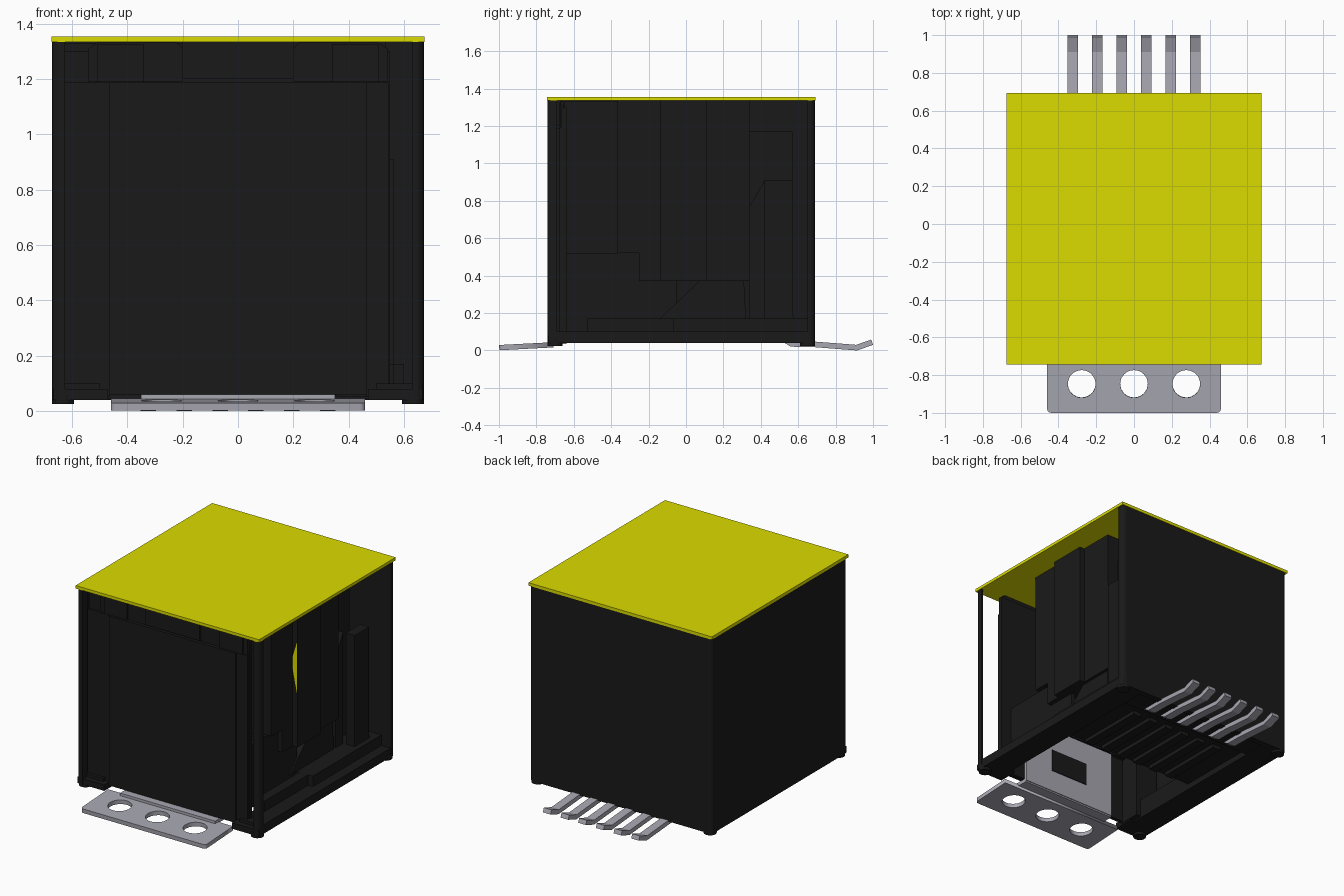
import bpy, bmesh, math
from mathutils import Vector

if "Cube" in bpy.data.objects:
    bpy.data.objects.remove(bpy.data.objects["Cube"])


def material(name, rgb):
    m = bpy.data.materials.new(name)
    m.use_nodes = True
    m.diffuse_color = (*rgb, 1)
    m.node_tree.nodes["Principled BSDF"].inputs["Base Color"].default_value = (*rgb, 1)
    return m


BLACK = material("black plastic", (0.01, 0.01, 0.01))
YELLOW = material("yellow", (0.71, 0.71, 0.0))
METAL = material("grey metal", (0.39, 0.385, 0.44))


def prism(name, pts, axis, lo, hi, mat=BLACK):
    """Extrude a 2D outline along an axis; equal limits give a single sheet."""
    def place(p, d):
        v = list(p)
        v.insert("xyz".index(axis), d)
        return Vector(v)
    bm = bmesh.new()
    face = bm.faces.new([bm.verts.new(place(p, lo)) for p in pts])
    if hi > lo:
        ext = bmesh.ops.extrude_face_region(bm, geom=[face])
        verts = [g for g in ext["geom"] if isinstance(g, bmesh.types.BMVert)]
        bmesh.ops.translate(bm, verts=verts, vec=place((0, 0), hi - lo))
        bmesh.ops.recalc_face_normals(bm, faces=bm.faces)
    me = bpy.data.meshes.new(name)
    bm.to_mesh(me)
    bm.free()
    me.materials.append(mat)
    ob = bpy.data.objects.new(name, me)
    bpy.context.collection.objects.link(ob)


def box(name, x, y, z, mat=BLACK):
    prism(name, [(x[0], y[0]), (x[1], y[0]), (x[1], y[1]), (x[0], y[1])], "z", *z, mat)


def round_corner(cx, cy, r, start):
    """Quarter arc, counter-clockwise from the start angle in degrees."""
    return [(cx + r * math.cos(math.radians(start + a)), cy + r * math.sin(math.radians(start + a)))
            for a in (0, 22.5, 45, 67.5, 90)]


# Lid and the two closed walls
LEFT, RIGHT, FRONT, BACK, TOP = -0.672, 0.672, -0.74, 0.69, 1.337
box("lid", (-0.675, 0.675), (-0.743, 0.693), (1.335, 1.355), YELLOW)
R = 0.03
shell = (round_corner(RIGHT - R, BACK - R, R, 0) + round_corner(LEFT + R, BACK - R, R, 90)
         + round_corner(LEFT + R, FRONT + R, R, 180)
         + [(-0.625, FRONT), (-0.625, -0.69), (-0.64, -0.69), (-0.64, 0.65), (RIGHT, 0.65)])
prism("wall_shell", shell, "z", 0.04, TOP)

# Corner post between the open sides
post = ([(0.632, -0.72), (0.632, FRONT)] + round_corner(RIGHT - R, FRONT + R, R, 270)
        + [(RIGHT, -0.69), (0.66, -0.69), (0.655, -0.72)])
prism("corner_post", post, "z", 0.04, TOP)

# Feet
for fx in (-1, 1):
    for fy in (-0.70, 0.65):
        disc = [(fx * 0.633 + 0.04 * math.cos(k * math.tau / 20), fy + 0.04 * math.sin(k * math.tau / 20))
                for k in range(20)]
        prism("corner_foot", disc, "z", 0.025, 0.06)

# Floor frame, open below the front half
for s in (-1, 1):
    box("floor_side", sorted((s * 0.50, s * 0.668)), (-0.70, 0.67), (0.04, 0.10))
    box("floor_front_corner", sorted((s * 0.47, s * 0.668)), (-0.735, -0.60), (0.04, 0.08))
box("floor_back_edge", (-0.66, 0.66), (0.50, 0.685), (0.045, 0.10))
box("floor_slab", (-0.66, 0.60), (-0.07, 0.67), (0.08, 0.17))
for i in range(6):
    x = (i - 2.5) * 0.13
    box("floor_rib", (x - 0.03, x + 0.03), (-0.05, 0.42), (0.055, 0.09))

# Front panel, side walls, column and upper hooks
box("front_wall", (-0.63, 0.55), (-0.665, -0.64), (0.50, 1.30))
box("front_wall_side", (0.36, 0.55), (-0.665, -0.64), (0.05, 0.50))
box("front_panel", (-0.465, 0.465), (-0.69, -0.665), (0.06, 1.188))
box("front_column", (-0.63, -0.465), (-0.68, -0.53), (0.05, 1.188))
box("front_strip", (0.465, 0.545), (-0.68, -0.665), (0.05, 1.188))
box("front_upper_band", (-0.20, 0.20), (-0.69, -0.665), (1.20, TOP))
for s in (-1, 1):
    prism("front_hook", [(s * 0.20, 1.19), (s * 0.54, 1.19), (s * 0.54, 1.31), (s * 0.51, 1.332),
                         (s * 0.22, 1.332), (s * 0.20, 1.31)], "y", -0.672, -0.655)
    box("front_hook_step", sorted((s * 0.34, s * 0.51)), (-0.68, -0.665), (1.19, 1.325))

# Inner coil former seen through the open side
box("core_front", (-0.64, 0.20), (-0.65, -0.36), (0.52, 1.33))
box("core_middle", (-0.64, 0.44), (-0.36, 0.34), (0.50, TOP))
box("core_lower", (-0.64, 0.42), (-0.07, 0.57), (0.16, 0.52))
box("core_back", (-0.64, 0.42), (0.34, 0.57), (0.16, 1.17))
box("cavity_side", (0.44, 0.47), (-0.645, -0.05), (0.10, 0.52))
prism("former_front", [(-0.365, 0.52), (-0.25, 0.52), (-0.25, 0.37), (-0.14, 0.37),
                       (-0.14, TOP), (-0.365, TOP)], "x", 0.40, 0.50)
box("former_middle", (0.40, 0.535), (-0.14, 0.11), (0.37, TOP))
box("former_back", (0.40, 0.50), (0.11, 0.34), (0.37, TOP))
prism("winding_mark", [(0.502, 0.88), (0.533, 0.73), (0.533, 1.07), (0.502, 0.97)], "y",
      -0.1415, -0.1415, YELLOW)
prism("former_wedge", [(-0.14, 0.17), (0.32, 0.17), (0.31, 0.37), (0.07, 0.37)], "x", 0.40, 0.48)
prism("side_bracket", [(-0.53, 0.05), (0.60, 0.05), (0.57, 0.20), (0.57, 0.91), (0.42, 0.91),
                       (0.42, 0.17), (-0.53, 0.17)], "x", 0.50, 0.565)
prism("bracket_web", [(0.34, 0.17), (0.42, 0.17), (0.42, 0.91), (0.34, 0.77)], "x", 0.40, 0.48)
box("left_ledge", (-0.64, -0.50), (-0.60, 0.57), (0.05, 0.17))

# Conductor: upright plate with a dark window, and a neck to the terminal
box("conductor_plate", (-0.35, 0.35), (-0.665, -0.635), (0.045, 0.49), METAL)
box("conductor_window", (-0.14, 0.14), (-0.64, -0.63), (0.19, 0.34))
box("conductor_neck", (-0.35, 0.35), (-0.74, -0.64), (0.035, 0.06), METAL)


# Terminal pad: outline curve with three holes, filled and extruded
def spline(curve, pts):
    sp = curve.splines.new("POLY")
    sp.points.add(len(pts) - 1)
    for p, q in zip(sp.points, pts):
        p.co = (*q, 0, 1)
    sp.use_cyclic_u = True


pad = bpy.data.curves.new("terminal_pad", "CURVE")
pad.dimensions = "2D"
pad.fill_mode = "BOTH"
pad.extrude = 0.014
spline(pad, round_corner(-0.44, -0.98, 0.02, 180) + round_corner(0.44, -0.98, 0.02, 270)
       + [(0.46, -0.71), (-0.46, -0.71)])
for hx in (-0.277, 0, 0.277):
    spline(pad, [(hx + 0.073 * math.cos(k * math.tau / 32), -0.847 + 0.073 * math.sin(k * math.tau / 32))
                 for k in range(32)])
pad.materials.append(METAL)
pad_ob = bpy.data.objects.new("terminal_pad", pad)
tilt = math.radians(3)
pad_ob.rotation_euler.x = tilt
pad_ob.location = (0, 0, 0.015 + math.sin(tilt))
bpy.context.collection.objects.link(pad_ob)

# Six bent signal pins
pin = [(0.52, 0.045), (0.56, 0.02), (0.68, 0.018), (0.915, 0.0), (1.0, 0.03),
       (0.99, 0.058), (0.91, 0.03), (0.69, 0.047), (0.57, 0.048), (0.54, 0.07)]
for i in range(6):
    x = (i - 2.5) * 0.13
    prism("signal_pin", pin, "x", x - 0.028, x + 0.028, METAL)
